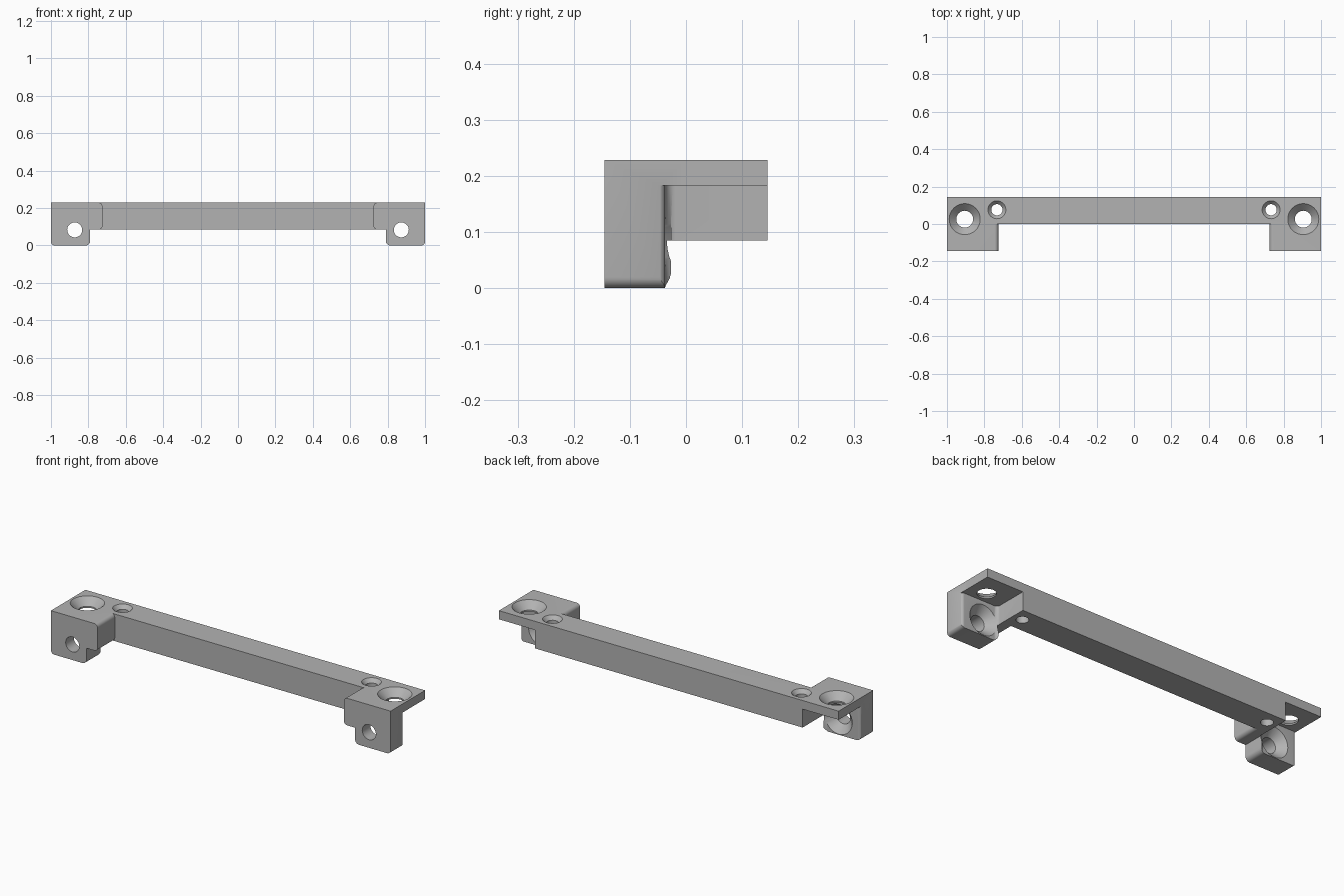
import bpy, bmesh, math
from mathutils import Vector, Matrix

cube = bpy.data.objects.get("Cube")
if cube:
    bpy.data.objects.remove(cube, do_unlink=True)

mat = bpy.data.materials.new("plain grey")
mat.use_nodes = True
grey = (0.45, 0.45, 0.45, 1)
mat.diffuse_color = grey
mat.node_tree.nodes["Principled BSDF"].inputs["Base Color"].default_value = grey

TOP, BAR_BOTTOM, PLATE_BOTTOM = 0.229, 0.085, 0.183
DEPTH, TAB_BACK = 0.145, -0.037


def make_object(name, bm):
    bmesh.ops.recalc_face_normals(bm, faces=bm.faces)
    mesh = bpy.data.meshes.new(name)
    bm.to_mesh(mesh)
    bm.free()
    mesh.materials.append(mat)
    obj = bpy.data.objects.new(name, mesh)
    bpy.context.collection.objects.link(obj)
    return obj


def rounded(points, steps=6):
    """Round each (u, v, radius) corner of a profile."""
    out = []
    for i, (u, v, r) in enumerate(points):
        p = Vector((u, v))
        if r == 0:
            out.append(p)
            continue
        a = (Vector(points[i - 1][:2]) - p).normalized()
        b = (Vector(points[(i + 1) % len(points)][:2]) - p).normalized()
        half = math.acos(a.dot(b)) / 2
        centre = p + (a + b).normalized() * r / math.sin(half)
        start = (p + a * r / math.tan(half) - centre) / r
        end = (p + b * r / math.tan(half) - centre) / r
        for k in range(steps + 1):
            t = k / steps
            sweep = math.pi - 2 * half
            mix = start * math.sin((1 - t) * sweep) + end * math.sin(t * sweep)
            out.append(centre + mix * r / math.sin(sweep))
    return out


def prism(name, points, low, high, axis):
    """Extrude a profile along y (u=x, v=z) or z (u=x, v=y)."""
    def place(p, level):
        return (p.x, level, p.y) if axis == "y" else (p.x, p.y, level)

    bm = bmesh.new()
    outline = rounded(points)
    near, far = ([bm.verts.new(place(p, level)) for p in outline] for level in (low, high))
    bm.faces.new(near)
    bm.faces.new(far)
    for i in range(len(outline)):
        bm.faces.new((near[i - 1], near[i], far[i], far[i - 1]))
    return make_object(name, bm)


def countersink(name, location, outer, inner, depth, turn=0):
    """Screw hole cutter, its wide mouth facing local +z."""
    bm = bmesh.new()
    over = 0.01
    slope = (outer - inner) / depth
    profile = [(0, over), (outer + slope * over, over), (inner, -depth), (inner, -0.3), (0, -0.3)]
    verts = [bm.verts.new((r, 0, z)) for r, z in profile]
    edges = [bm.edges.new(pair) for pair in zip(verts, verts[1:])]
    bmesh.ops.spin(bm, geom=verts + edges, axis=(0, 0, 1), cent=(0, 0, 0),
                   angle=math.tau, steps=40)
    bmesh.ops.remove_doubles(bm, verts=bm.verts, dist=0.0001)
    bmesh.ops.transform(bm, verts=bm.verts,
                        matrix=Matrix.Translation(location) @ Matrix.Rotation(turn, 4, "X"))
    return make_object(name, bm)


def apply_modifier(target, mod):
    bpy.context.view_layer.objects.active = target
    bpy.ops.object.modifier_apply(modifier=mod.name)


def combine(target, tool, operation):
    mod = target.modifiers.new("combine", "BOOLEAN")
    mod.operation, mod.solver, mod.object = operation, "EXACT", tool
    apply_modifier(target, mod)
    bpy.data.objects.remove(tool, do_unlink=True)


# Long bar with its end, left half
bracket = prism("mounting_bracket", [(-0.1, BAR_BOTTOM, 0), (1, BAR_BOTTOM, 0),
                                     (1, TOP, 0), (-0.1, TOP, 0)], 0, DEPTH, "y")

# Front tab, stepped and rounded
tab = prism("front_tab", [(0.79, 0, 0.025), (1, 0, 0.02), (1, TOP, 0), (0.725, TOP, 0.02),
                          (0.725, BAR_BOTTOM, 0.02), (0.79, BAR_BOTTOM, 0)], -DEPTH, 0.02, "y")
combine(bracket, tab, "UNION")

# Pocket behind the tab and under the end plate
pocket = prism("pocket", [(0.788, 0.3, 0), (0.788, TAB_BACK, 0.018), (1, TAB_BACK, 0.015),
                          (1.002, -0.06, 0), (1.1, -0.06, 0), (1.1, 0.3, 0)],
               -0.1, PLATE_BOTTOM, "z")
combine(bracket, pocket, "DIFFERENCE")

# Screw holes
for hole in (
    countersink("plate_hole", (0.905, 0.026, TOP), 0.083, 0.045, 0.038),
    countersink("bar_hole", (0.733, 0.076, TOP), 0.048, 0.03, 0.02),
    countersink("tab_hole", (0.873, TAB_BACK, 0.083), 0.08, 0.04, 0.04, -math.pi / 2),
):
    combine(bracket, hole, "DIFFERENCE")

# Trim at the middle and mirror to the other side
bm = bmesh.new()
bm.from_mesh(bracket.data)
bmesh.ops.bisect_plane(bm, geom=bm.verts[:] + bm.edges[:] + bm.faces[:],
                       plane_co=(0, 0, 0), plane_no=(1, 0, 0), clear_inner=True)
bm.to_mesh(bracket.data)
bm.free()
apply_modifier(bracket, bracket.modifiers.new("mirror", "MIRROR"))

bpy.ops.object.select_all(action="DESELECT")
bracket.select_set(True)
bpy.ops.object.shade_smooth_by_angle(angle=math.radians(30))
